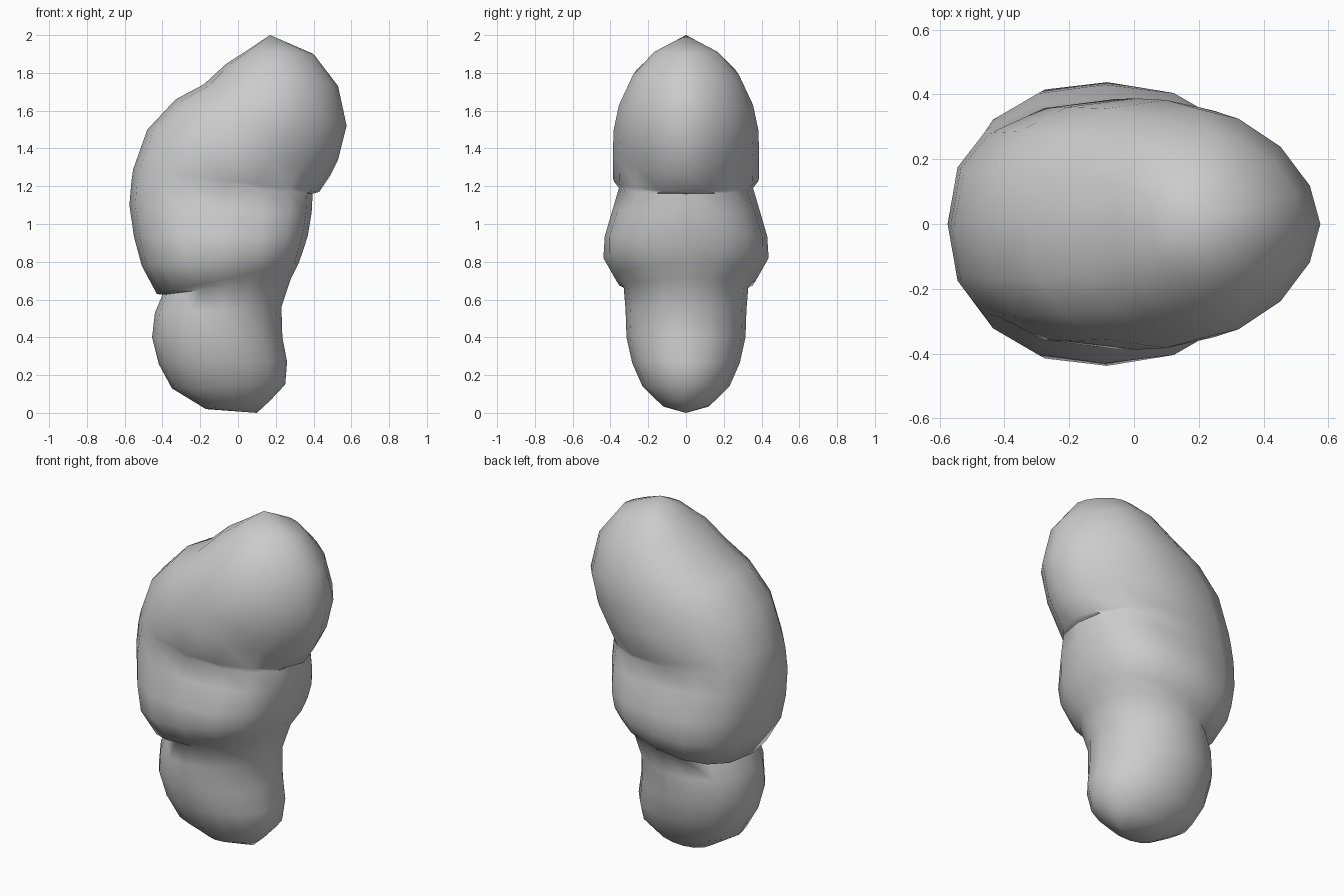
import bpy, bmesh, math

if "Cube" in bpy.data.objects:
    bpy.data.objects.remove(bpy.data.objects["Cube"])

SIDES = 16

# Tilted rings from top to bottom: left x, z / right x, z / half-depth left, right
upper_lobe = [
    (0.05, 1.92, 0.40, 1.90, .17, .17),
    (-0.06, 1.85, 0.53, 1.73, .28, .28),
    (-0.18, 1.74, 0.575, 1.52, .355, .355),
    (-0.33, 1.66, 0.53, 1.34, .38, .385),
    (-0.48, 1.50, 0.49, 1.26, .385, .39),
    (-0.555, 1.29, 0.43, 1.17, .38, .39),
]
middle_lobe = [
    (-0.565, 1.22, 0.395, 1.16, .38, .33),
    (-0.575, 1.10, 0.39, 1.06, .39, .385),
    (-0.55, 0.93, 0.37, 0.94, .43, .43),
    (-0.51, 0.78, 0.345, 0.86, .45, .425),
    (-0.43, 0.63, 0.32, 0.79, .38, .37),
]
lower_lobe = [
    (-0.40, 0.625, 0.28, 0.71, .32, .34),
    (-0.44, 0.53, 0.23, 0.56, .32, .32),
    (-0.455, 0.40, 0.235, 0.40, .315, .315),
    (-0.42, 0.26, 0.26, 0.27, .285, .285),
    (-0.35, 0.13, 0.25, 0.15, .23, .23),
    (-0.17, 0.02, 0.17, 0.065, .13, .13),
]


def rounded(v, p):
    """Circle coordinate, pointier (p < 2) or boxier (p > 2)."""
    return math.copysign(abs(v) ** (2 / p), v)


def add_ring(bm, ring, p_left, p_right):
    lx, lz, rx, rz, wl, wr = ring
    verts = []
    for i in range(SIDES):
        a = 2 * math.pi * i / SIDES
        p = p_right if math.cos(a) > 0 else p_left
        t = (1 + rounded(math.cos(a), p)) / 2
        y = rounded(math.sin(a), p) * (wl + (wr - wl) * t)
        verts.append(bm.verts.new((lx + (rx - lx) * t, y, lz + (rz - lz) * t)))
    return verts


# Loft the folded body through the rings and close both ends
bm = bmesh.new()
loops = []
for lobe, p_left, p_right in ((upper_lobe, 2.3, 1.75),
                              (middle_lobe, 2.4, 2.5),
                              (lower_lobe, 2.1, 2.0)):
    loops += [add_ring(bm, ring, p_left, p_right) for ring in lobe]
for upper, lower in zip(loops, loops[1:]):
    for i in range(SIDES):
        j = (i + 1) % SIDES
        bm.faces.new((upper[i], lower[i], lower[j], upper[j]))
for loop, tip in ((loops[0], (0.17, 0, 2.0)), (loops[-1], (0.10, 0, 0.0))):
    pole = bm.verts.new(tip)
    for i in range(SIDES):
        bm.faces.new((pole, loop[i], loop[(i + 1) % SIDES]))
bmesh.ops.recalc_face_normals(bm, faces=bm.faces)

mesh = bpy.data.meshes.new("folded_nugget")
bm.to_mesh(mesh)
bm.free()
body = bpy.data.objects.new("folded_nugget", mesh)
bpy.context.collection.objects.link(body)

# Smooth skin with sharp folds
bpy.context.view_layer.objects.active = body
body.select_set(True)
bpy.ops.object.shade_smooth_by_angle(angle=math.radians(60))
